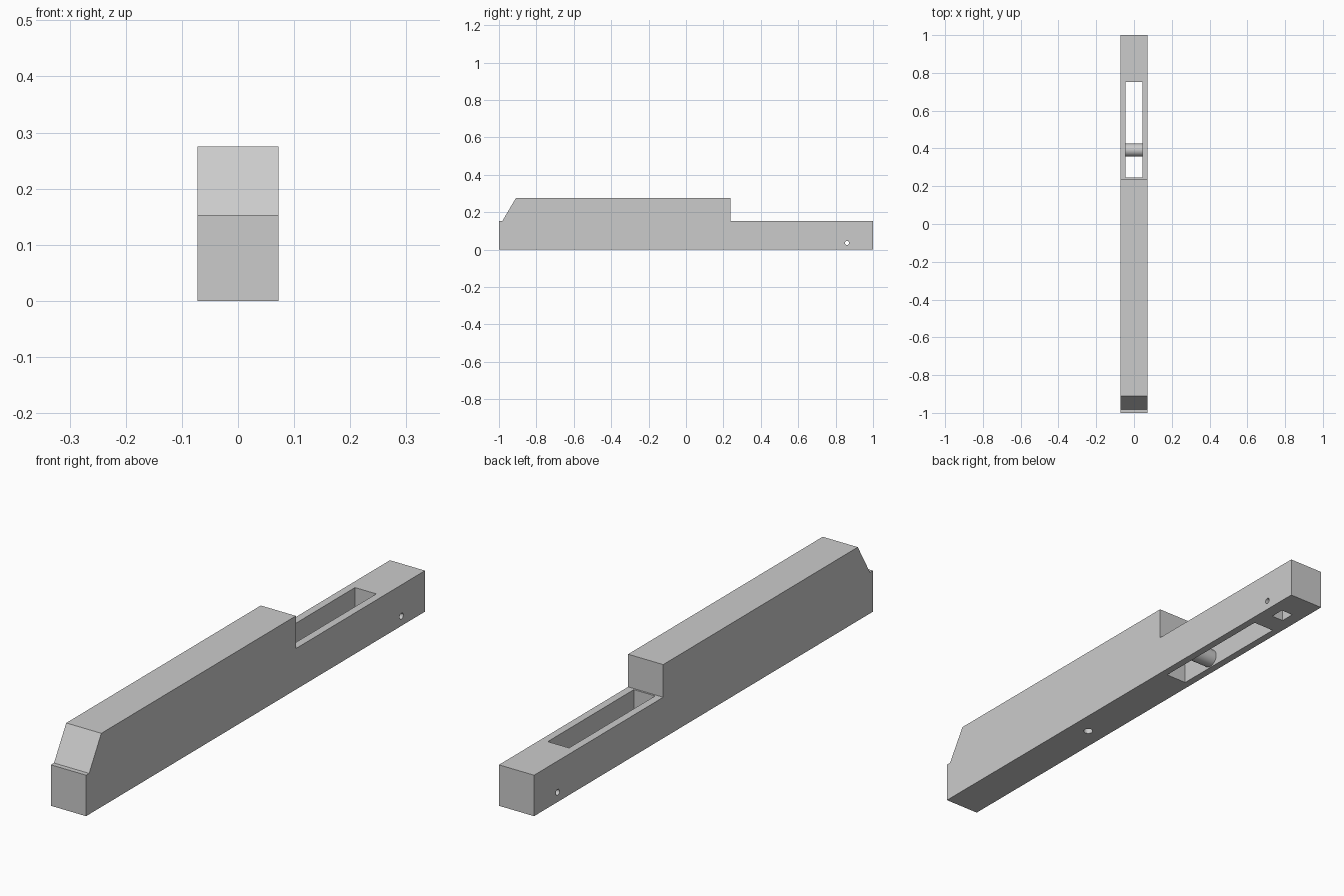
import bpy
import bmesh
import math

if "Cube" in bpy.data.objects:
    bpy.data.objects.remove(bpy.data.objects["Cube"], do_unlink=True)

HALF_WIDTH = 0.0725
LOW, HIGH = 0.153, 0.275
SLOT_HALF = 0.044

grey = bpy.data.materials.new("plain grey")
grey.use_nodes = True
grey.diffuse_color = (0.6, 0.6, 0.6, 1)
grey.node_tree.nodes["Principled BSDF"].inputs["Base Color"].default_value = (0.6, 0.6, 0.6, 1)


def extrude_profile(name, points, half):
    """Extrude a (y, z) outline along x."""
    bm = bmesh.new()
    face = bm.faces.new([bm.verts.new((-half, y, z)) for y, z in points])
    out = bmesh.ops.extrude_face_region(bm, geom=[face])
    verts = [v for v in out["geom"] if isinstance(v, bmesh.types.BMVert)]
    bmesh.ops.translate(bm, verts=verts, vec=(2 * half, 0, 0))
    bmesh.ops.recalc_face_normals(bm, faces=bm.faces)
    mesh = bpy.data.meshes.new(name)
    bm.to_mesh(mesh)
    bm.free()
    mesh.materials.append(grey)
    obj = bpy.data.objects.new(name, mesh)
    bpy.context.collection.objects.link(obj)
    return obj


def block(name, half, y0, y1, z0, z1):
    return extrude_profile(name, [(y0, z0), (y1, z0), (y1, z1), (y0, z1)], half)


def cylinder(name, radius, depth, location, across=False):
    bpy.ops.mesh.primitive_cylinder_add(
        vertices=48, radius=radius, depth=depth, location=location,
        rotation=(0, math.pi / 2 if across else 0, 0))
    obj = bpy.context.object
    obj.name = name
    obj.data.materials.append(grey)
    return obj


def cut(target, cutter):
    cutter.hide_render = True
    mod = target.modifiers.new("cut", "BOOLEAN")
    mod.operation = "DIFFERENCE"
    mod.solver = "EXACT"
    mod.object = cutter
    bpy.ops.object.select_all(action="DESELECT")
    bpy.context.view_layer.objects.active = target
    target.select_set(True)
    bpy.ops.object.modifier_apply(modifier=mod.name)
    bpy.data.objects.remove(cutter, do_unlink=True)


def smooth(obj):
    bpy.ops.object.select_all(action="DESELECT")
    bpy.context.view_layer.objects.active = obj
    obj.select_set(True)
    bpy.ops.object.shade_smooth_by_angle(angle=math.radians(30))


# Stepped bar with a sloped front
body = extrude_profile("body", [
    (-1, 0), (1, 0), (1, LOW), (0.238, LOW), (0.238, HIGH),
    (-0.91, HIGH), (-0.982, LOW), (-1, LOW)], HALF_WIDTH)

# Long slot, rear pocket, cross hole and underside hole
cut(body, block("slot_cutter", SLOT_HALF, 0.245, 0.753, -0.1, 0.2))
cut(body, block("pocket_cutter", 0.025, 0.833, 0.889, -0.1, 0.08))
cut(body, cylinder("cross_hole_cutter", 0.011, 0.4, (0, 0.861, 0.036), True))
cut(body, cylinder("underside_hole_cutter", 0.017, 0.2, (0, -0.266, 0), False))
smooth(body)

# Roller across the slot
roller = cylinder("slot_roller", 0.034, 2 * SLOT_HALF + 0.004, (0, 0.391, 0.038), True)
smooth(roller)
